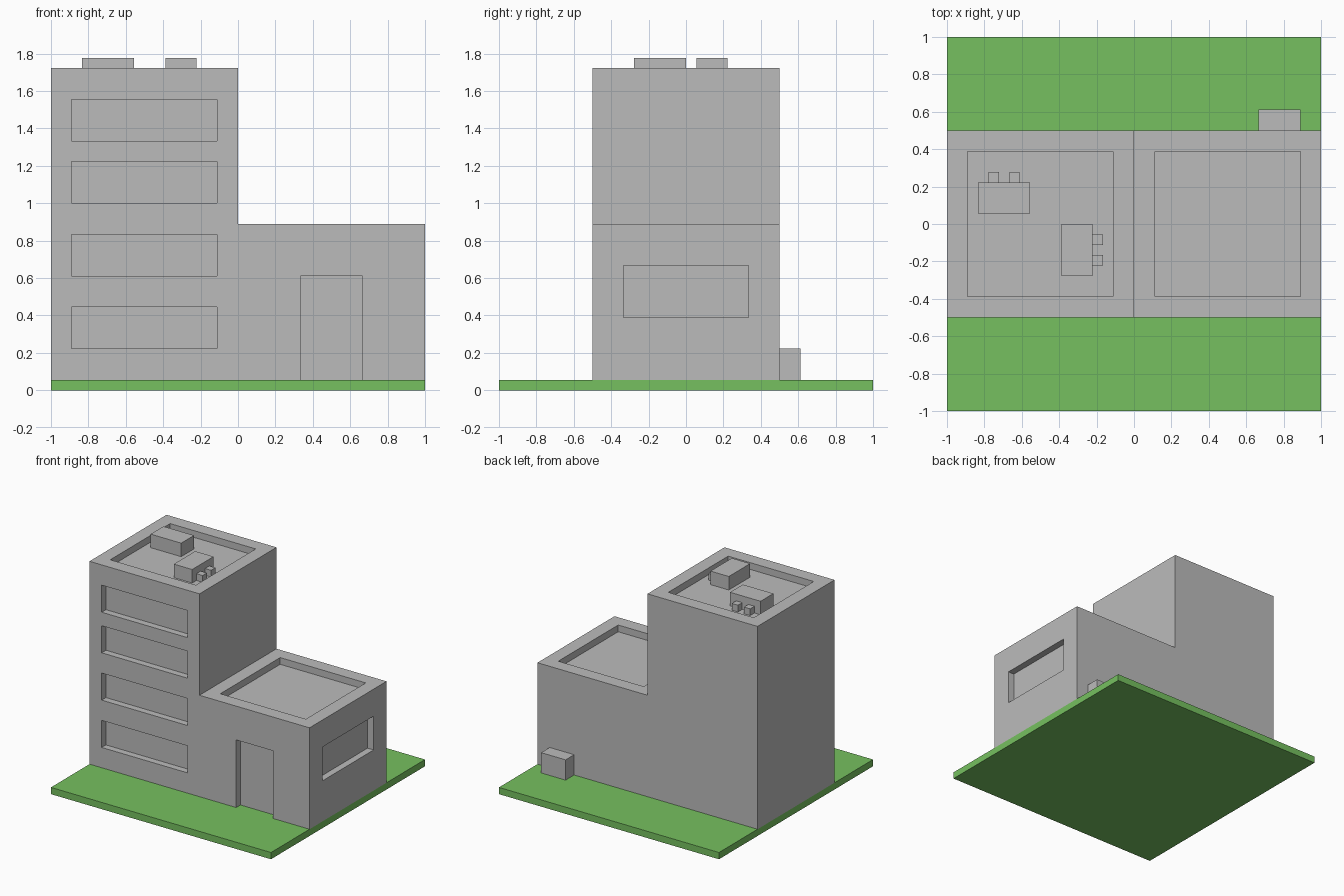
import bpy
import bmesh

if "Cube" in bpy.data.objects:
    bpy.data.objects.remove(bpy.data.objects["Cube"], do_unlink=True)

U = 1 / 18  # modular unit: every size is a whole number (or half) of these


def material(name, rgb):
    m = bpy.data.materials.new(name)
    m.use_nodes = True
    m.diffuse_color = (*rgb, 1)
    m.node_tree.nodes["Principled BSDF"].inputs["Base Color"].default_value = (*rgb, 1)
    return m


concrete = material("concrete grey", (0.5, 0.5, 0.5))
grass = material("grass green", (0.18, 0.53, 0.115))


def add_object(name, bm, mat):
    bmesh.ops.recalc_face_normals(bm, faces=bm.faces)
    me = bpy.data.meshes.new(name)
    bm.to_mesh(me)
    bm.free()
    me.materials.append(mat)
    ob = bpy.data.objects.new(name, me)
    bpy.context.collection.objects.link(ob)
    return ob


def add_box(bm, x, y, z):
    """Box spanning the given (min, max) ranges, in modular units."""
    verts = bmesh.ops.create_cube(bm, size=1)["verts"]
    for v in verts:
        v.co = [U * (lo + (c + 0.5) * (hi - lo)) for c, (lo, hi) in zip(v.co, (x, y, z))]


def box(name, x, y, z, mat=concrete):
    bm = bmesh.new()
    add_box(bm, x, y, z)
    return add_object(name, bm, mat)


# Lawn slab
box("lawn", (-18, 18), (-18, 18), (0, 1), grass)

# Building: stepped front profile, extruded front to back
bm = bmesh.new()
profile = [(-18, 1), (18, 1), (18, 16), (0, 16), (0, 31), (-18, 31)]
face = bm.faces.new([bm.verts.new((x * U, -9 * U, z * U)) for x, z in profile])
extruded = bmesh.ops.extrude_face_region(bm, geom=[face])["geom"]
bmesh.ops.translate(bm, vec=(0, 18 * U, 0),
                    verts=[g for g in extruded if isinstance(g, bmesh.types.BMVert)])
building = add_object("building", bm, concrete)

# Recesses, each one unit deep
bm = bmesh.new()
for z in (4, 11, 18, 24):                               # tower windows
    add_box(bm, (-16, -2), (-11, -8), (z, z + 4))
add_box(bm, (6, 12), (-11, -8), (0, 11))                # doorway
add_box(bm, (17, 20), (-6, 6), (7, 12))                 # side window
add_box(bm, (-16, -2), (-7, 7), (30, 33))               # tower roof
add_box(bm, (2, 16), (-7, 7), (15, 18))                 # wing roof
cutter = add_object("recess_cutter", bm, concrete)
cutter.hide_render = True

mod = building.modifiers.new("recesses", "BOOLEAN")
mod.operation = "DIFFERENCE"
mod.solver = "EXACT"
mod.object = cutter
bpy.context.view_layer.objects.active = building
bpy.ops.object.modifier_apply(modifier=mod.name)
bpy.data.objects.remove(cutter, do_unlink=True)

# Rooftop units with their small pipe stubs
box("roof_unit_back", (-15, -10), (1, 4), (30, 32))
box("roof_unit_front", (-7, -4), (-5, 0), (30, 32))
for i, (x, y) in enumerate([(-14, 4), (-12, 4), (-4, -4), (-4, -2)]):
    box(f"roof_pipe_{i + 1}", (x, x + 1), (y, y + 1), (30, 31))

# Utility box on the rear wall
box("utility_box", (12, 16), (9, 11), (1, 4))
